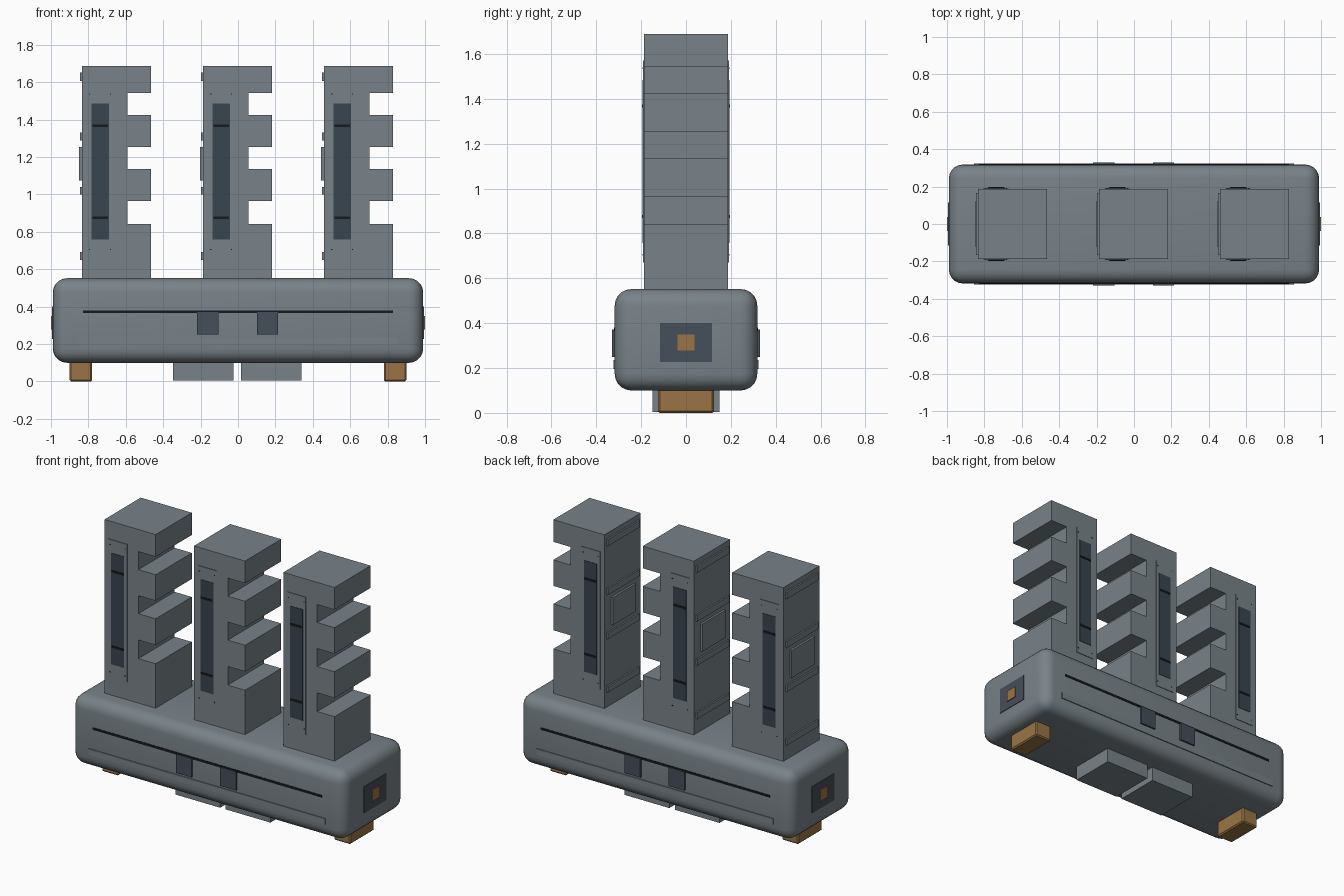
import bpy
import bmesh

default_cube = bpy.data.objects.get("Cube")
if default_cube:
    bpy.data.objects.remove(default_cube, do_unlink=True)


def material(name, r, g, b):
    mat = bpy.data.materials.new(name)
    mat.use_nodes = True
    mat.diffuse_color = (r, g, b, 1)
    bsdf = next(n for n in mat.node_tree.nodes if n.type == "BSDF_PRINCIPLED")
    bsdf.inputs["Base Color"].default_value = (r, g, b, 1)
    bsdf.inputs["Roughness"].default_value = 0.6
    return mat


GREY = material("steel grey", 0.19, 0.225, 0.25)
DARK = material("dark slate", 0.06, 0.077, 0.1)
GLASS = material("window blue", 0.04, 0.058, 0.078)
BLACK = material("black", 0.008, 0.01, 0.012)
BRASS = material("brass", 0.32, 0.175, 0.058)


def finish(name, bm, mat):
    bmesh.ops.recalc_face_normals(bm, faces=bm.faces)
    mesh = bpy.data.meshes.new(name)
    bm.to_mesh(mesh)
    bm.free()
    mesh.materials.append(mat)
    obj = bpy.data.objects.new(name, mesh)
    bpy.context.collection.objects.link(obj)
    return obj


def box(name, xs, ys, zs, mat, bevel=0, segments=1):
    """Box from its x, y and z ranges, with optional rounded edges."""
    bm = bmesh.new()
    bmesh.ops.create_cube(bm, size=1)
    for v in bm.verts:
        for axis, (low, high) in enumerate((xs, ys, zs)):
            v.co[axis] = low if v.co[axis] < 0 else high
    if bevel:
        bmesh.ops.bevel(bm, geom=bm.edges[:], offset=bevel, segments=segments,
                        profile=0.5, affect="EDGES")
    obj = finish(name, bm, mat)
    if segments > 1:
        bpy.ops.object.select_all(action="DESELECT")
        obj.select_set(True)
        bpy.context.view_layer.objects.active = obj
        bpy.ops.object.shade_smooth_by_angle()
    return obj


def face_plate(name, xs, zs, side, inner, outer, mat):
    """Thin plate on the front (side -1) or back (side 1)."""
    return box(name, xs, sorted((side * inner, side * outer)), zs, mat)


# Rounded base with its slots, tabs and lower strip on both long sides
box("base", (-0.99, 0.99), (-0.318, 0.318), (0.1, 0.552), GREY, 0.075, 5)
for side, label in ((-1, "front"), (1, "back")):
    face_plate(label + "_slot", (-0.83, 0.83), (0.365, 0.38), side, 0.315, 0.321, BLACK)
    face_plate(label + "_strip", (-0.855, 0.855), (0.195, 0.235), side, 0.315, 0.324, GREY)
    for x in (-0.162, 0.158):
        face_plate(label + "_tab", (x - 0.057, x + 0.057), (0.25, 0.372),
                   side, 0.315, 0.329, DARK)

# End sockets and feet
for side, label in ((-1, "right"), (1, "left")):
    box(label + "_socket", sorted((side * 0.985, side * 0.994)),
        (-0.115, 0.115), (0.227, 0.4), DARK)
    box(label + "_socket_pin", sorted((side * 0.985, side)),
        (-0.038, 0.038), (0.277, 0.35), BRASS)
    box(label + "_foot", sorted((side * 0.78, side * 0.9)),
        (-0.125, 0.125), (0, 0.13), BRASS, 0.008)
    box(label + "_underside_block", (side * 0.182 - 0.162 - 0.004, side * 0.182 + 0.158),
        (-0.15, 0.15), (0.005, 0.12), GREY)

# Towers with three notches each
WIDTH, DEPTH, TOP, NOTCH = 0.37, 0.187, 1.688, 0.125
notches = [(0.843, 0.965), (1.137, 1.255), (1.425, 1.543)]
for number, left in enumerate((-0.835, -0.188, 0.459), 1):
    name = f"tower_{number}"
    outline = [(0, 0.5), (WIDTH, 0.5)]
    for low, high in notches:
        outline += [(WIDTH, low), (WIDTH - NOTCH, low),
                    (WIDTH - NOTCH, high), (WIDTH, high)]
    outline += [(WIDTH, TOP), (0, TOP)]
    bm = bmesh.new()
    profile = bm.faces.new([bm.verts.new((left + x, -DEPTH, z)) for x, z in outline])
    extruded = bmesh.ops.extrude_face_region(bm, geom=[profile])["geom"]
    bmesh.ops.translate(bm, vec=(0, 2 * DEPTH, 0),
                        verts=[v for v in extruded if isinstance(v, bmesh.types.BMVert)])
    finish(name, bm, GREY)

    # Window panels on the front and back
    for side, label in ((-1, "front"), (1, "back")):
        prefix = f"{name}_{label}"
        face_plate(prefix + "_panel", (left + 0.03, left + 0.165), (0.67, 1.57),
                   side, 0.184, 0.191, GREY)
        face_plate(prefix + "_window", (left + 0.052, left + 0.145), (0.758, 1.485),
                   side, 0.187, 0.194, GLASS)
        for z in (0.875, 1.368):
            face_plate(prefix + "_window_bar", (left + 0.056, left + 0.141),
                       (z - 0.007, z + 0.007), side, 0.19, 0.197, BLACK)
        for x in (0.042, 0.153):
            for z in (0.705, 1.537):
                face_plate(prefix + "_screw", (left + x - 0.003, left + x + 0.003),
                           (z - 0.003, z + 0.003), side, 0.189, 0.193, BLACK)

    # Ribs and hatch on the plain side
    for low, high in ((0.65, 0.692), (1.0, 1.04), (1.288, 1.33), (1.607, 1.652)):
        box(name + "_rib", (left - 0.01, left + 0.01), (-0.165, 0.165), (low, high), GREY)
    box(name + "_hatch", (left - 0.014, left + 0.01), (-0.12, 0.12), (1.075, 1.255), GREY)
